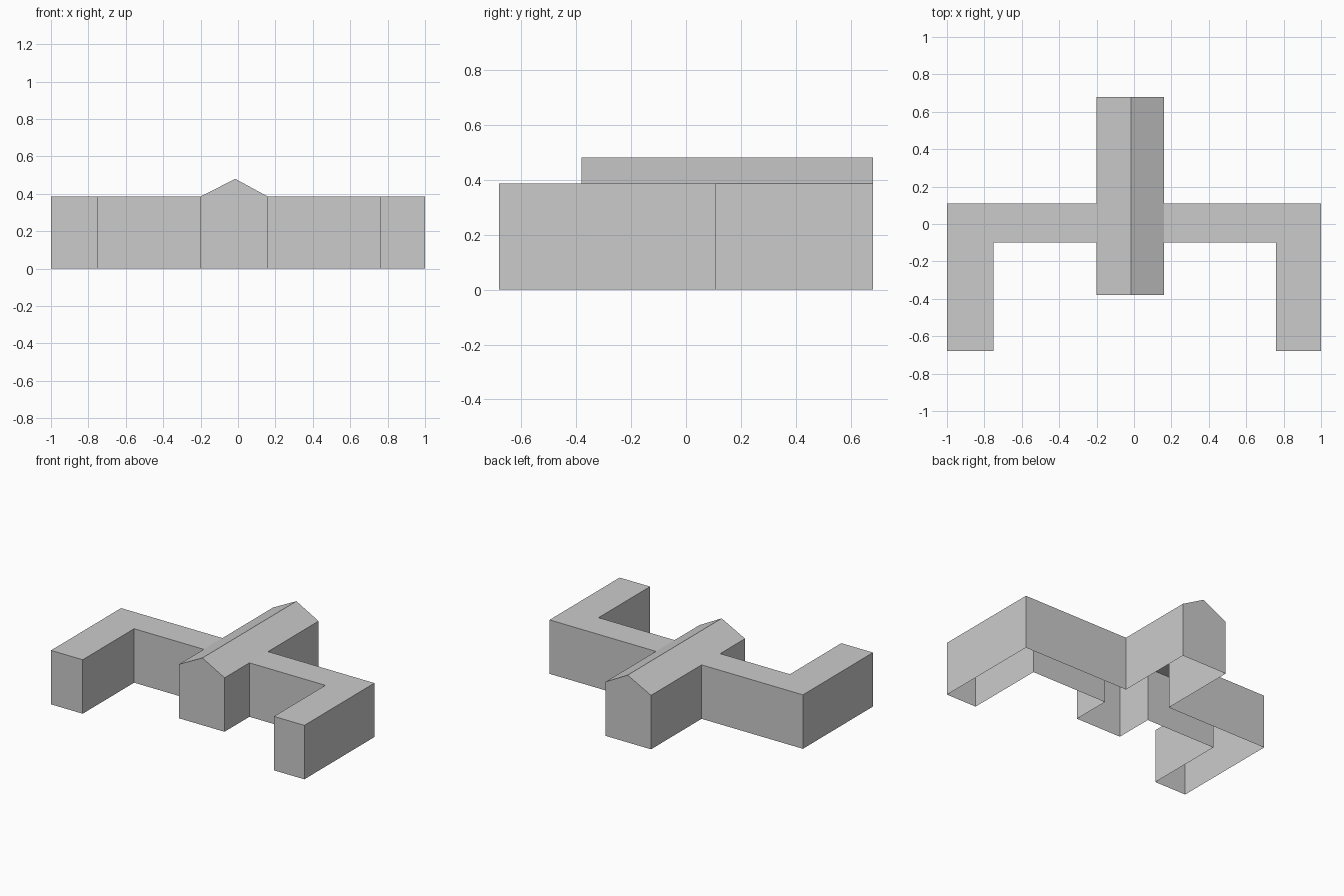
import bpy

cube = bpy.data.objects.get("Cube")
if cube:
    bpy.data.objects.remove(cube, do_unlink=True)

EAVE, RIDGE = 0.385, 0.48
BACK, FRONT = 0.68, -0.68            # overall depth
HALL_L, HALL_R, MID, HALL_FRONT = -0.20, 0.16, -0.015, -0.38
LINK_FRONT, LINK_BACK = -0.10, 0.11  # corridor depth

grey = bpy.data.materials.new("plain grey")
grey.use_nodes = True
GREY = (0.6, 0.6, 0.6, 1)
grey.diffuse_color = GREY
grey.node_tree.nodes["Principled BSDF"].inputs["Base Color"].default_value = GREY


def make_shell(name, faces):
    """Object from a list of faces, each a list of points, shared corners welded."""
    verts = list(dict.fromkeys(p for f in faces for p in f))
    mesh = bpy.data.meshes.new(name)
    mesh.from_pydata(verts, [], [[verts.index(p) for p in f] for f in faces])
    mesh.materials.append(grey)
    obj = bpy.data.objects.new(name, mesh)
    bpy.context.collection.objects.link(obj)


def wall(a, b):
    """Upright wall from a to b, facing right of the direction of travel."""
    return [(*a, 0), (*b, 0), (*b, EAVE), (*a, EAVE)]


# L-shaped side wings: walls and flat roof, open below and towards the hall
def side_wing(name, join, inner, outer):
    path = [(join, LINK_FRONT), (inner, LINK_FRONT), (inner, FRONT),
            (outer, FRONT), (outer, LINK_BACK), (join, LINK_BACK)]
    faces = [wall(a, b) for a, b in zip(path, path[1:])]
    faces.append([(*p, EAVE) for p in path])
    if outer < 0:                    # mirrored path runs the other way round
        faces = [f[::-1] for f in faces]
    make_shell(name, faces)


side_wing("left_wing", HALL_R, 0.76, 1.0)
side_wing("right_wing", HALL_L, -0.75, -1.0)


# Central hall: gable ends, side walls beside the corridors, pitched roof
def gable(y):
    return [(HALL_L, y, 0), (HALL_R, y, 0), (HALL_R, y, EAVE),
            (MID, y, RIDGE), (HALL_L, y, EAVE)]


hall = [gable(HALL_FRONT), gable(BACK)[::-1]]
for y0, y1 in ((HALL_FRONT, LINK_FRONT), (LINK_BACK, BACK)):
    hall.append(wall((HALL_R, y0), (HALL_R, y1)))
    hall.append(wall((HALL_L, y1), (HALL_L, y0)))
make_shell("central_hall", hall)

make_shell("hall_roof", [
    [(HALL_R, HALL_FRONT, EAVE), (HALL_R, BACK, EAVE),
     (MID, BACK, RIDGE), (MID, HALL_FRONT, RIDGE)],
    [(HALL_L, BACK, EAVE), (HALL_L, HALL_FRONT, EAVE),
     (MID, HALL_FRONT, RIDGE), (MID, BACK, RIDGE)],
])
